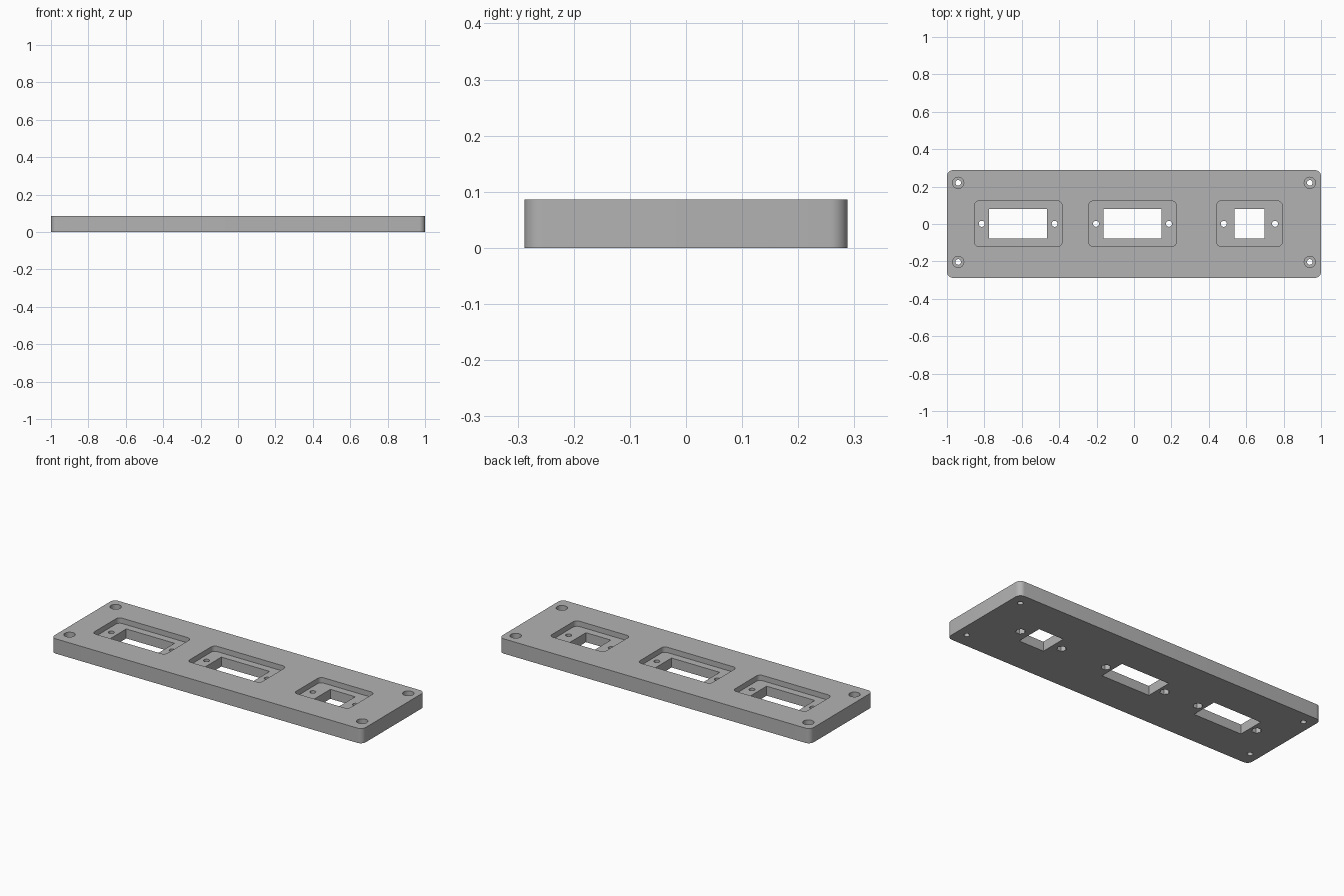
import bpy, bmesh, math

cube = bpy.data.objects.get("Cube")
if cube:
    bpy.data.objects.remove(cube, do_unlink=True)

HEIGHT = 0.086
FLOOR = 0.055      # floor of recesses and counterbores
NUT_TOP = 0.028    # ceiling of the nut pockets underneath
OVER = 0.02        # how far cutters overshoot the plate

grey = bpy.data.materials.new("plain_grey")
grey.use_nodes = True
colour = (0.45, 0.45, 0.45, 1)
grey.diffuse_color = colour
grey.node_tree.nodes["Principled BSDF"].inputs["Base Color"].default_value = colour


def rounded_rect(x0, x1, y0, y1, r, steps=8):
    """Counter-clockwise outline with rounded corners."""
    if r == 0:
        return [(x0, y0), (x1, y0), (x1, y1), (x0, y1)]
    centres = [(x1 - r, y1 - r), (x0 + r, y1 - r), (x0 + r, y0 + r), (x1 - r, y0 + r)]
    return [(cx + r * math.cos(a), cy + r * math.sin(a))
            for q, (cx, cy) in enumerate(centres)
            for a in [(q + i / steps) * math.pi / 2 for i in range(steps + 1)]]


def circle(x, y, r, sides=32):
    return [(x + r * math.cos(i * math.tau / sides), y + r * math.sin(i * math.tau / sides))
            for i in range(sides)]


def extrude(name, outlines, z0, z1):
    """One object holding a prism for each outline."""
    bm = bmesh.new()
    for outline in outlines:
        low = [bm.verts.new((x, y, z0)) for x, y in outline]
        high = [bm.verts.new((x, y, z1)) for x, y in outline]
        bm.faces.new(low[::-1])
        bm.faces.new(high)
        for i in range(len(low)):
            j = (i + 1) % len(low)
            bm.faces.new((low[i], low[j], high[j], high[i]))
    mesh = bpy.data.meshes.new(name)
    bm.to_mesh(mesh)
    bm.free()
    mesh.materials.append(grey)
    obj = bpy.data.objects.new(name, mesh)
    bpy.context.collection.objects.link(obj)
    return obj


# Connector openings: centre x, recess half width, window half width, screw spacing
recesses, through, nuts = [], [], []
for cx, half, window, screw in [(-0.619, 0.234, 0.155, 0.195),
                                (-0.008, 0.234, 0.155, 0.195),
                                (0.617, 0.175, 0.08, 0.137)]:
    recesses.append(rounded_rect(cx - half, cx + half, -0.12, 0.123, 0.024))
    through.append(rounded_rect(cx - window, cx + window, -0.077, 0.08, 0))
    for side in (-1, 1):
        x = cx + side * screw
        through.append(circle(x, 0.001, 0.016))
        nuts.append(circle(x, 0.001, 0.026, 6))

# Counterbored mounting holes in the corners
for x in (-0.94, 0.94):
    for y in (-0.203, 0.22):
        recesses.append(circle(x, y, 0.03))
        through.append(circle(x, y, 0.015))

# Plate and its cuts
plate = extrude("panel_plate", [rounded_rect(-1, 1, -0.288, 0.288, 0.032)], 0, HEIGHT)
bpy.context.view_layer.objects.active = plate
plate.select_set(True)
for name, outlines, z0, z1 in [("recess_cutter", recesses, FLOOR, HEIGHT + OVER),
                               ("nut_pocket_cutter", nuts, -OVER, NUT_TOP),
                               ("through_cutter", through, -OVER, HEIGHT + OVER)]:
    cutter = extrude(name, outlines, z0, z1)
    cutter.hide_render = True
    mod = plate.modifiers.new(name, "BOOLEAN")
    mod.operation = "DIFFERENCE"
    mod.solver = "EXACT"
    mod.object = cutter
    bpy.ops.object.modifier_apply(modifier=mod.name)
    bpy.data.objects.remove(cutter, do_unlink=True)

bpy.ops.object.shade_smooth_by_angle(angle=math.radians(30))
